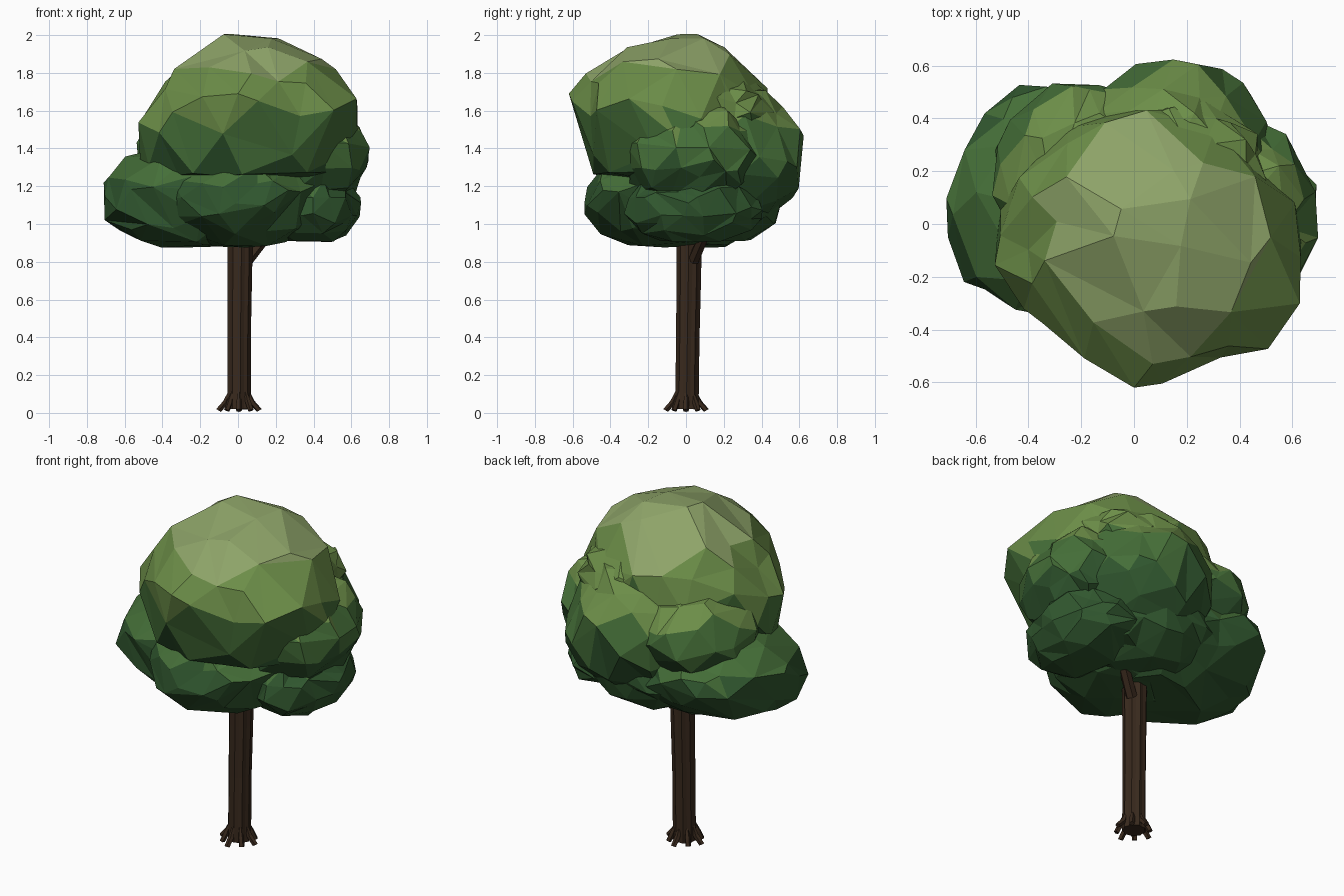
import bpy, bmesh, random
from math import sin, cos, pi, exp
from mathutils import Vector as V

if "Cube" in bpy.data.objects:
    bpy.data.objects.remove(bpy.data.objects["Cube"])

random.seed(4)


def mat(name, c):
    m = bpy.data.materials.new(name)
    m.diffuse_color = (*c, 1)
    m.use_nodes = True
    m.node_tree.nodes["Principled BSDF"].inputs["Base Color"].default_value = m.diffuse_color
    return m


# leaf colours run from dark low down to light at the top
LEAVES = [mat("leaf_dark", (0.03, 0.095, 0.028)), mat("leaf_mid", (0.06, 0.16, 0.04)),
          mat("leaf_light", (0.15, 0.27, 0.065)), mat("leaf_top", (0.27, 0.37, 0.14))]
BARK = mat("bark", (0.04, 0.022, 0.012))


def finish(name, bm, mats):
    bmesh.ops.recalc_face_normals(bm, faces=bm.faces)
    me = bpy.data.meshes.new(name)
    bm.to_mesh(me)
    bm.free()
    ob = bpy.data.objects.new(name, me)
    bpy.context.collection.objects.link(ob)
    for m in mats:
        me.materials.append(m)
    return ob


def clump(name, c, r, sub=3, floor=0.88, pulls=(), noise=0.022, keep=0.42):
    """Faceted leaf clump: jittered ellipsoid, flat underneath, drawn to the pull points."""
    c, r = V(c), V(r)
    bm = bmesh.new()
    bmesh.ops.create_icosphere(bm, subdivisions=sub, radius=1)
    for v in bm.verts:
        n = v.co.normalized()
        v.co = c + n * r
        v.co += V([random.uniform(-noise, noise) for _ in range(3)])
    for p in map(V, pulls):
        near = min(bm.verts, key=lambda v: -(v.co - c).normalized().dot((p - c).normalized()))
        src = near.co.copy()
        for v in bm.verts:
            v.co += (p - src) * exp(-((v.co - src).length / 0.17) ** 2)
    for v in bm.verts:
        if v.co.z < floor:
            v.co.z = floor + 0.15 * (v.co.z - floor)
    ob = finish(name, bm, LEAVES)
    if keep < 1:
        d = ob.modifiers.new("facets", 'DECIMATE')
        d.ratio = keep
        dg = bpy.context.evaluated_depsgraph_get()
        low = bpy.data.meshes.new_from_object(ob.evaluated_get(dg))
        ob.modifiers.clear()
        ob.data = low
    for f in ob.data.polygons:
        h = f.center.z + 0.15 * f.normal.z
        f.material_index = (h > 1.3) + (h > 1.56) + (h > 1.9)
        f.use_smooth = False
    return ob


# crown and surrounding leaf clumps
clump("crown", (0.06, -0.06, 1.52), (0.55, 0.5, 0.48), floor=1.26, pulls=[
    (0, -0.62, 1.69), (0.05, 0, 2.0), (-0.53, -0.08, 1.4), (-0.4, -0.1, 1.69),
    (0, -0.49, 1.27), (0.48, -0.48, 1.6), (0.63, -0.3, 1.67), (0.54, -0.15, 1.76),
    (-0.3, -0.25, 1.78), (-0.3, 0.28, 1.7), (0.42, -0.4, 1.38), (-0.35, -0.33, 1.36)])
clump("lower_left_clump", (-0.24, 0.04, 1.13), (0.46, 0.46, 0.28), pulls=[
    (-0.46, 0.48, 1.24), (-0.66, -0.16, 1.12), (-0.36, -0.35, 1.1), (-0.6, 0.12, 1.36),
    (-0.66, -0.05, 0.99), (-0.3, 0.33, 0.97), (-0.3, -0.27, 0.91)])
clump("lower_front_clump", (0.02, -0.1, 1.13), (0.42, 0.41, 0.27), floor=0.88,
      pulls=[(0.3, -0.36, 1.12), (-0.08, -0.54, 1.05)])
clump("lower_right_clump", (0.38, 0.04, 1.08), (0.26, 0.36, 0.2), floor=0.91)
clump("right_clump", (0.38, 0.03, 1.37), (0.31, 0.36, 0.29), floor=1.13,
      pulls=[(0.7, -0.03, 1.4)])
clump("back_clump", (0.15, 0.2, 1.34), (0.40, 0.42, 0.40), floor=0.95,
      pulls=[(0.42, 0.43, 1.45), (0.2, 0.62, 1.4)])
clump("lower_back_clump", (0.08, 0.13, 1.16), (0.42, 0.40, 0.27), floor=0.91)
clump("back_left_clump", (-0.2, 0.18, 1.38), (0.34, 0.35, 0.27))
clump("upper_back_clump", (0.2, 0.14, 1.58), (0.31, 0.32, 0.22))


def limb(name, rings, sides, flute=0.0):
    """Tube through (centre, radius) rings, with bark grooves when fluted."""
    bm = bmesh.new()
    axis = (V(rings[-1][0]) - V(rings[0][0])).to_track_quat('Z', 'Y')
    loops = []
    for c, r in rings:
        loop = []
        for i in range(sides):
            a = 2 * pi * i / sides
            k = r * (1 - flute * (i % 2))
            loop.append(bm.verts.new(V(c) + axis @ V((k * cos(a), k * sin(a), 0))))
        loops.append(loop)
    for lo, hi in zip(loops, loops[1:]):
        for i in range(sides):
            j = (i + 1) % sides
            bm.faces.new((lo[i], lo[j], hi[j], hi[i]))
    bm.faces.new(loops[0][::-1])
    bm.faces.new(loops[-1])
    return finish(name, bm, [BARK])


# trunk, branch stubs and splayed roots
limb("trunk", [((0.005, 0.005, 0.02), 0.064), ((0.005, 0.006, 0.1), 0.063),
               ((0.005, 0.01, 0.4), 0.063), ((0.008, 0.015, 0.7), 0.066),
               ((0.01, 0.017, 0.95), 0.069)], 18, 0.1)
limb("branch_right", [((0.05, 0.04, 0.81), 0.032), ((0.16, 0.10, 0.95), 0.03)], 6)
for i in range(8):
    a = 2 * pi * i / 8
    d = V((cos(a), sin(a), 0))
    out = 0.108 if i % 2 == 0 else 0.09
    limb(f"root_{i + 1}", [(d * 0.05 + V((0.005, 0, 0.11)), 0.008),
                           (d * 0.07 + V((0.005, 0, 0.055)), 0.016),
                           (d * out + V((0.005, 0, 0.013)), 0.015)], 5)
